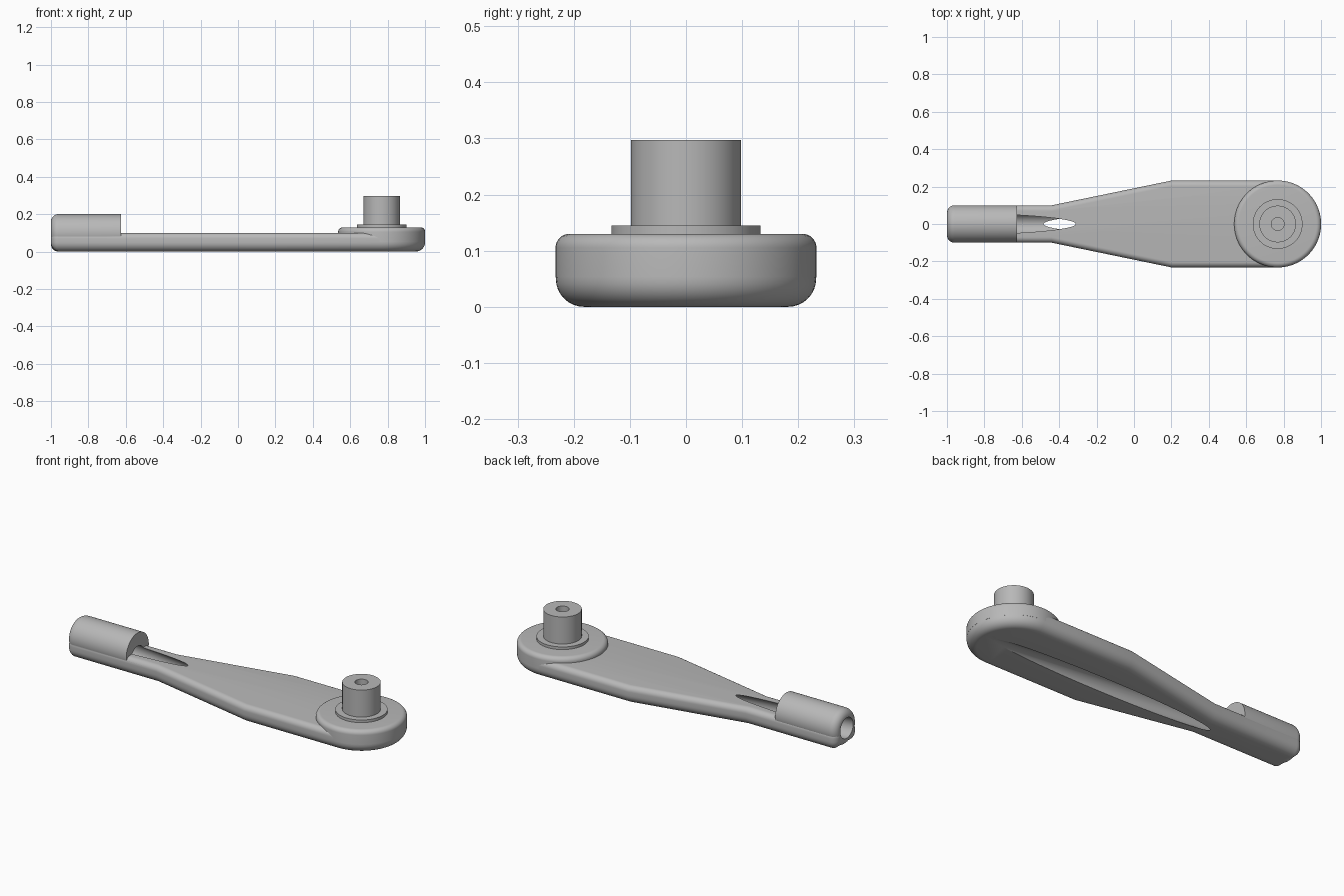
import bpy, bmesh, math
from mathutils import Matrix, Vector

if "Cube" in bpy.data.objects:
    bpy.data.objects.remove(bpy.data.objects["Cube"])

metal = bpy.data.materials.new("grey metal")
metal.diffuse_color = (0.48, 0.48, 0.48, 1)
metal.use_nodes = True
metal.node_tree.nodes["Principled BSDF"].inputs["Base Color"].default_value = metal.diffuse_color

PIVOT_X, R = 0.768, 0.232      # centre and radius of the wide end


def finish(name, bm, angle=30):
    bmesh.ops.recalc_face_normals(bm, faces=bm.faces)
    me = bpy.data.meshes.new(name)
    bm.to_mesh(me)
    bm.free()
    ob = bpy.data.objects.new(name, me)
    bpy.context.collection.objects.link(ob)
    me.materials.append(metal)
    smooth(ob, angle)
    return ob


def smooth(ob, angle=30):
    bpy.ops.object.select_all(action='DESELECT')
    ob.select_set(True)
    bpy.context.view_layer.objects.active = ob
    bpy.ops.object.shade_smooth_by_angle(angle=math.radians(angle))


def stack(name, rings):
    """Skin a list of equal-length rings and cap both ends."""
    bm = bmesh.new()
    loops = [[bm.verts.new(p) for p in ring] for ring in rings]
    n = len(loops[0])
    for a, b in zip(loops, loops[1:]):
        for i in range(n):
            j = (i + 1) % n
            bm.faces.new((a[i], a[j], b[j], b[i]))
    bm.faces.new(loops[0])
    bm.faces.new(loops[-1])
    return finish(name, bm)


def fillet(cx, cy, r, a0, a1, n=8):
    """Points on an arc, angles in degrees."""
    return [(cx + r * math.cos(math.radians(a0 + (a1 - a0) * i / n)),
             cy + r * math.sin(math.radians(a0 + (a1 - a0) * i / n))) for i in range(n + 1)]


def lathe(name, profile, origin, axis='Z', n=72):
    """Turn (radius, height) points around an axis."""
    rings = []
    for r, h in profile:
        ring = []
        for i in range(n):
            a = 2 * math.pi * i / n
            c, s = r * math.cos(a), r * math.sin(a)
            ring.append(Vector(origin) + Vector((c, s, h) if axis == 'Z' else (h, c, s)))
        rings.append(ring)
    return stack(name, rings)


def boolean(ob, other, op):
    m = ob.modifiers.new(op.lower(), 'BOOLEAN')
    m.operation, m.object, m.solver = op, other, 'EXACT'
    bpy.context.view_layer.objects.active = ob
    bpy.ops.object.modifier_apply(modifier=m.name)
    bpy.data.objects.remove(other)


def outline(inset, z):
    """Arm plan, shrunk by inset: narrow grip end, taper, round wide end."""
    c = max(0.04 - inset, 0.002)
    x0, w = -1 + inset, 0.1 - inset
    half = fillet(PIVOT_X, 0, R - inset, 0, 90, 24)
    half += [(0.2, R - inset), (-0.44, w)]
    half += fillet(x0 + c, w - c, c, 90, 180, 6)
    pts = half + [(x, -y) for x, y in reversed(half[1:])]
    return [(x, y, z) for x, y in pts]


# Flat arm with rounded lower and upper edges
edge = fillet(0.05, 0.05, 0.05, 270, 180) + fillet(0.03, 0.07, 0.03, 180, 90)
arm = stack("crank_arm", [outline(i, z) for i, z in edge])

# Round grip end on top of the arm
grip = lathe("grip_end", [(0.06, -1)] + fillet(0.06, -0.96, 0.04, -90, 0)[1:]
             + [(0.1, -0.625)], (0, 0, 0.1), 'X')
boolean(arm, grip, 'UNION')

# Sloping bore that leaves a slot on top and a long groove underneath
slope = 0.083
bore = lathe("bore_cutter", [(0.057, -0.1), (0.057, 2.3)], (0, 0, 0), 'X', 64)
bore.data.transform(Matrix.Translation((-1, 0, 0.1)) @ Matrix.Rotation(math.atan(slope), 4, 'Y'))
bore.hide_render = True
boolean(arm, bore, 'DIFFERENCE')
smooth(arm)

# Raised disk over the wide end
lathe("pivot_disk", [(R + 0.0005, 0.052)] + fillet(R - 0.0245, 0.105, 0.025, 0, 90),
      (PIVOT_X, 0, 0))

# Thin collar
lathe("collar", [(0.133, 0.11), (0.133, 0.145)], (PIVOT_X, 0, 0))

# Post with a blind centre hole
lathe("post", [(0.098, 0.12), (0.098, 0.297), (0.034, 0.297), (0.034, 0.15)], (PIVOT_X, 0, 0))
